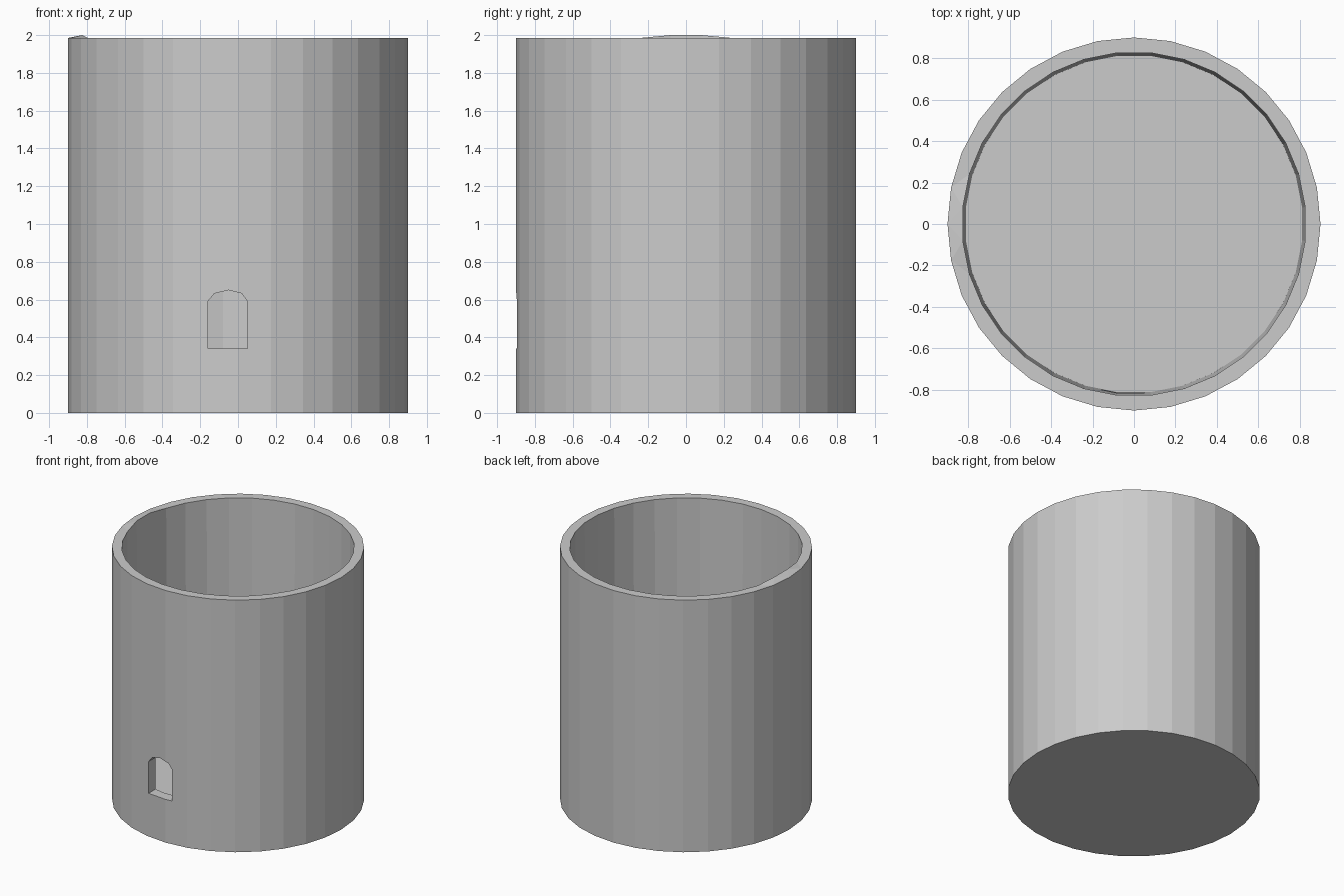
import bpy, bmesh
from math import sin, cos, pi

cube = bpy.data.objects.get("Cube")
if cube:
    bpy.data.objects.remove(cube)

SIDES = 32
HEIGHT = 1.985
FLOOR = 0.1

stone = bpy.data.materials.new("light grey stone")
stone.use_nodes = True
grey = (0.6, 0.6, 0.6, 1)
stone.diffuse_color = grey
stone.node_tree.nodes["Principled BSDF"].inputs["Base Color"].default_value = grey


def make_object(name, bm):
    bmesh.ops.recalc_face_normals(bm, faces=bm.faces[:])
    mesh = bpy.data.meshes.new(name)
    bm.to_mesh(mesh)
    bm.free()
    mesh.materials.append(stone)
    obj = bpy.data.objects.new(name, mesh)
    bpy.context.collection.objects.link(obj)
    return obj


def ring(bm, radius, z, offset=0.0):
    step = 2 * pi / SIDES
    return [bm.verts.new((radius * cos((i + offset) * step),
                          radius * sin((i + offset) * step), z))
            for i in range(SIDES)]


# Hollow round tower: outer wall, rim, slightly tapered inner wall and floor
bm = bmesh.new()
rings = [ring(bm, 0.9, 0), ring(bm, 0.9, HEIGHT),
         ring(bm, 0.83, HEIGHT, 0.5), ring(bm, 0.815, FLOOR, 0.5)]
for a, b in zip(rings, rings[1:]):
    for i in range(SIDES):
        j = (i + 1) % SIDES
        if a is rings[1]:
            # the rim is triangulated, its two edges being half a step apart
            bm.faces.new((a[i], a[j], b[i]))
            bm.faces.new((a[j], b[j], b[i]))
        else:
            bm.faces.new((a[i], a[j], b[j], b[i]))
bm.faces.new(rings[0][::-1])
bm.faces.new(rings[-1])

# Small raised lip on one side of the rim
for v in rings[2]:
    if v.co.x < 0 and abs(v.co.y) < 0.1:
        v.co.z = 2.0
tower = make_object("tower_wall", bm)

# Arched doorway through the front wall
arch = [(-0.16, 0.34), (0.05, 0.34), (0.05, 0.59), (0.02, 0.632),
        (-0.05, 0.65), (-0.125, 0.632), (-0.16, 0.59)]
bm = bmesh.new()
front = bm.faces.new([bm.verts.new((x, -1.0, z)) for x, z in arch])
extruded = bmesh.ops.extrude_face_region(bm, geom=[front])["geom"]
bmesh.ops.translate(bm, vec=(0, 0.5, 0),
                    verts=[g for g in extruded if isinstance(g, bmesh.types.BMVert)])
if not front.is_valid or len(bm.faces) < len(arch) + 2:
    bm.faces.new([v for v in bm.verts if v.co.y < -0.9])
cutter = make_object("doorway_cutter", bm)
cutter.hide_render = True
cutter.hide_set(True)

cut = tower.modifiers.new("doorway", "BOOLEAN")
cut.operation = "DIFFERENCE"
cut.solver = "EXACT"
cut.object = cutter
